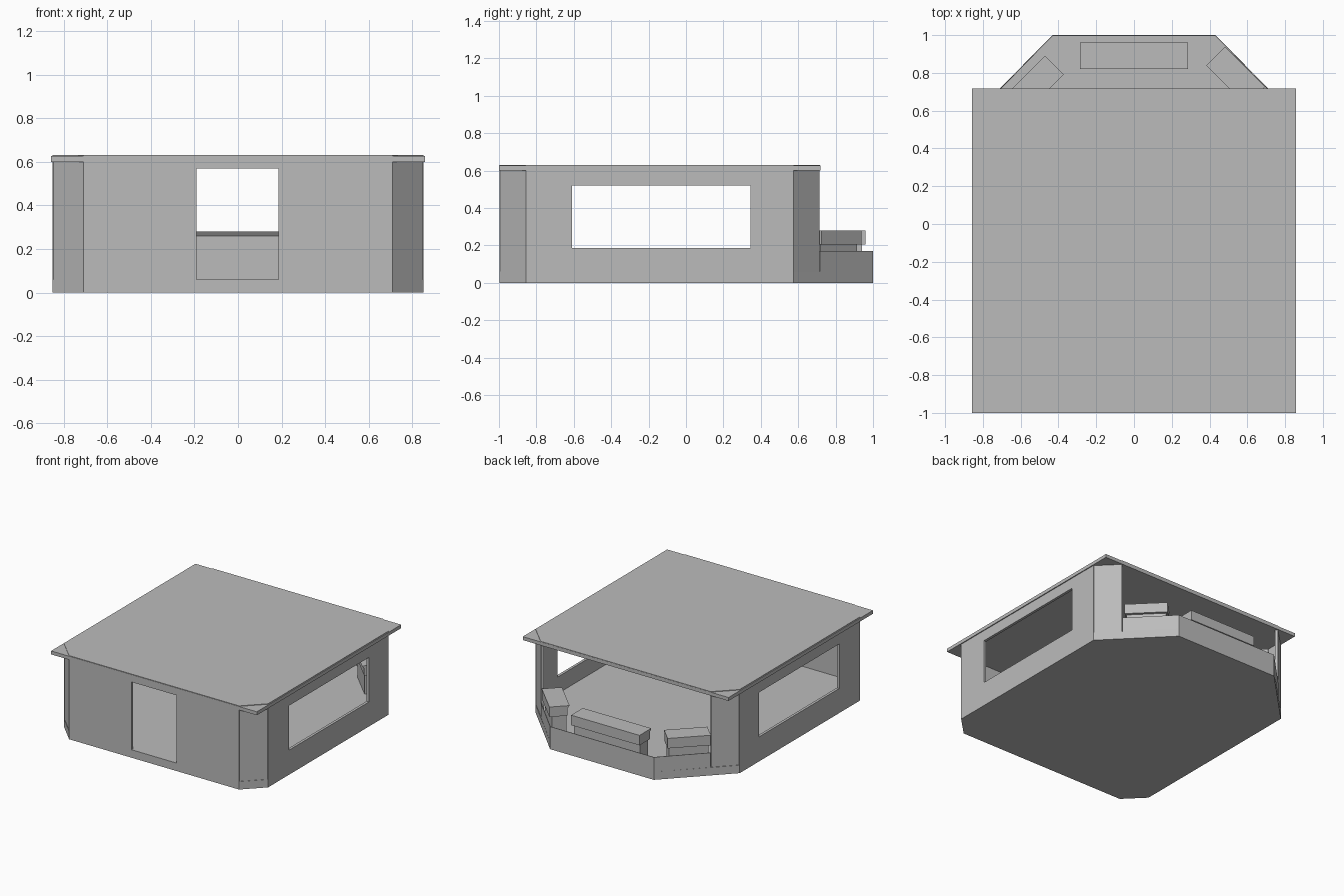
import bpy, bmesh
from math import radians
from mathutils import Matrix, Vector

cube = bpy.data.objects.get("Cube")
if cube:
    bpy.data.objects.remove(cube)

grey = bpy.data.materials.new("plain_grey")
grey.use_nodes = True
colour = (0.5, 0.5, 0.5, 1)
grey.diffuse_color = colour
grey.node_tree.nodes["Principled BSDF"].inputs["Base Color"].default_value = colour

W, FRONT, BACK, CUT = 0.85, -0.998, 0.717, 0.142   # shell extents and corner cut
FLOOR, EAVES = 0.06, 0.6


def finish(name, bm):
    bmesh.ops.recalc_face_normals(bm, faces=bm.faces)
    mesh = bpy.data.meshes.new(name)
    bm.to_mesh(mesh)
    bm.free()
    mesh.materials.append(grey)
    ob = bpy.data.objects.new(name, mesh)
    bpy.context.collection.objects.link(ob)
    return ob


def prism(name, outline, depth):
    """Extrude a closed 3D outline along a vector."""
    bm = bmesh.new()
    face = bm.faces.new([bm.verts.new(p) for p in outline])
    res = bmesh.ops.extrude_face_region(bm, geom=[face], use_keep_orig=True)
    verts = [g for g in res["geom"] if isinstance(g, bmesh.types.BMVert)]
    bmesh.ops.translate(bm, verts=verts, vec=depth)
    return finish(name, bm)


def slab(name, plan, z0, z1):
    return prism(name, [(x, y, z0) for x, y in plan], Vector((0, 0, z1 - z0)))


def panel(name, a, b, z0, z1, hole=None, thick=0.02):
    """Upright wall from a to b (inside on the left), with an optional opening."""
    a, b = Vector(a), Vector(b)
    along = (b - a).normalized()
    inward = Vector((-along.y, along.x, 0)) * thick

    def at(s, z):
        p = a + along * s
        return (p.x, p.y, z)

    def rect(s0, s1, low, high):
        return [at(s0, low), at(s1, low), at(s1, high), at(s0, high)]
    outer = rect(0, (b - a).length, z0, z1)
    if hole is None:
        return prism(name, outer, inward)
    inner = rect(*hole)
    bm = bmesh.new()
    vo = [bm.verts.new(p) for p in outer]
    vi = [bm.verts.new(p) for p in inner]
    for i in range(4):
        j = (i + 1) % 4
        if i == 0 and hole[2] <= z0:      # doorway reaches the floor
            continue
        bm.faces.new((vo[i], vo[j], vi[j], vi[i]))
    faces = list(bm.faces)
    res = bmesh.ops.extrude_face_region(bm, geom=faces, use_keep_orig=True)
    moved = [g for g in res["geom"] if isinstance(g, bmesh.types.BMVert)]
    bmesh.ops.translate(bm, verts=moved, vec=inward)
    return finish(name, bm)


# Base slab with the rear bay
right_half = [(W - CUT, FRONT), (W, FRONT + CUT), (W, BACK - CUT), (0.432, 1.0)]
plan = right_half + [(-x, y) for x, y in reversed(right_half)]
slab("floor_base", plan, 0, FLOOR)

# Walls with a doorway and side windows
panel("front_wall", (-W + CUT, FRONT), (W - CUT, FRONT), FLOOR, EAVES,
      (W - CUT - 0.19, W - CUT + 0.185, FLOOR, 0.57))
start, end = FRONT + CUT, BACK - CUT
panel("left_wall", (W, start), (W, end), FLOOR, EAVES,
      (-0.61 - start, 0.345 - start, 0.185, 0.52))
panel("right_wall", (-W, end), (-W, start), FLOOR, EAVES,
      (end - 0.345, end + 0.61, 0.185, 0.52))

# Angled corner panels, set in slightly from the base
d = 0.004
panel("front_left_corner", (W - CUT, FRONT + d), (W - d, start), FLOOR, EAVES)
panel("front_right_corner", (-W + d, start), (-W + CUT, FRONT + d), FLOOR, EAVES)
panel("back_left_corner", (W - d, end), (W - CUT, BACK - d), FLOOR, EAVES)
panel("back_right_corner", (-W + CUT, BACK - d), (-W + d, end), FLOOR, EAVES)

# Low parapet round the bay
bay = [(W - CUT, BACK), (0.432, 1.0), (-0.432, 1.0), (-W + CUT, BACK)]
for side, a, b in zip(("left", "back", "right"), bay, bay[1:]):
    panel(side + "_parapet", a, b, FLOOR, 0.17, thick=0.004)

# Flat roof with a raised cut-corner cap
slab("roof_plate", [(-0.857, -1), (0.857, -1), (0.857, 0.718), (-0.857, 0.718)], EAVES, 0.626)
cap = [(W - CUT, FRONT), (W, start), (W, end), (W - CUT, BACK)]
slab("roof_cap", cap + [(-x, y) for x, y in reversed(cap)], 0.626, 0.63)


def console(name, centre, length, turn):
    """Pedestal with an overhanging top; its local +y points out of the bay."""
    half = length / 2
    top = [(0.07, 0.205), (0.07, 0.28), (-0.07, 0.28), (-0.055, 0.26), (-0.055, 0.205)]
    foot = [(0.05, FLOOR), (0.05, 0.205), (-0.05, 0.205), (-0.05, FLOOR)]
    for part, profile, inset in (("top", top, 0), ("pedestal", foot, 0.012)):
        h = half - inset
        ob = prism(name + "_" + part, [(-h, y, z) for y, z in profile], Vector((2 * h, 0, 0)))
        ob.matrix_world = Matrix.Translation((*centre, 0)) @ Matrix.Rotation(radians(turn), 4, "Z")


console("back_console", (0, 0.89), 0.57, 0)
console("left_console", (0.538, 0.782), 0.3, -45)
console("right_console", (-0.527, 0.735), 0.3, 45)
